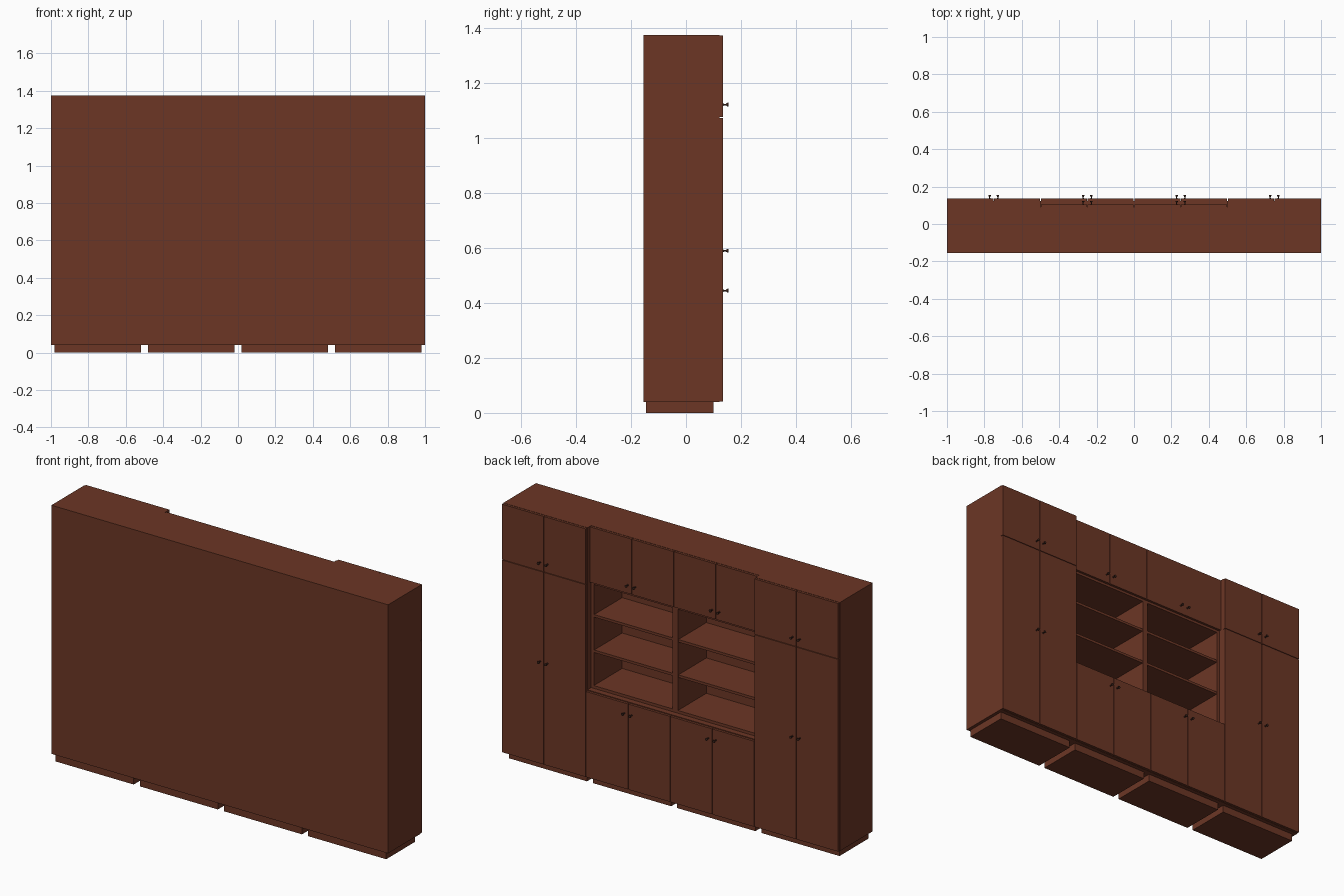
import bpy, bmesh, math
from mathutils import Matrix

if "Cube" in bpy.data.objects:
    bpy.data.objects.remove(bpy.data.objects["Cube"])


def material(name, rgb):
    m = bpy.data.materials.new(name)
    m.diffuse_color = (*rgb, 1)
    m.use_nodes = True
    m.node_tree.nodes["Principled BSDF"].inputs["Base Color"].default_value = m.diffuse_color
    return m


WOOD = material("reddish brown wood", (0.150, 0.037, 0.0185))
DARK = material("dark brown knob", (0.045, 0.018, 0.012))

BACK = -0.155      # flat rear of the unit
FRONT = 0.135      # door faces of the tall and lower cabinets
UPPER = 0.104      # door faces of the recessed upper cabinets
DOOR = 0.013       # door thickness
GAP = 0.0015       # half of the gap between doors
BASE, COUNTER, SPLIT, TOP = 0.04, 0.505, 1.075, 1.375


def box(name, x0, x1, y0, y1, z0, z1):
    bm = bmesh.new()
    bmesh.ops.create_cube(bm, size=1)
    for v in bm.verts:
        v.co.x = x1 if v.co.x > 0 else x0
        v.co.y = y1 if v.co.y > 0 else y0
        v.co.z = z1 if v.co.z > 0 else z0
    finish(name, bm, WOOD)


def finish(name, bm, mat):
    me = bpy.data.meshes.new(name)
    bm.to_mesh(me)
    bm.free()
    me.materials.append(mat)
    ob = bpy.data.objects.new(name, me)
    bpy.context.collection.objects.link(ob)
    return ob


def knob(name, x, y, z):
    # thin stem flaring into a round head, pointing along +y
    profile = [(0.0045, 0), (0.003, 0.004), (0.003, 0.010), (0.007, 0.016), (0.007, 0.019), (0.004, 0.020)]
    n = 12
    bm = bmesh.new()
    rings = [[bm.verts.new((x + r * math.cos(2 * math.pi * i / n), y + d,
                            z + r * math.sin(2 * math.pi * i / n))) for i in range(n)]
             for r, d in profile]
    for a, b in zip(rings, rings[1:]):
        for i in range(n):
            j = (i + 1) % n
            bm.faces.new((a[i], a[j], b[j], b[i]))
    bm.faces.new(rings[0])
    bm.faces.new(rings[-1])
    bmesh.ops.recalc_face_normals(bm, faces=bm.faces)
    finish(name, bm, DARK)


def door_pair(name, cx, front, z0, z1, knob_z):
    for s in (-1, 1):
        xs = sorted((cx + s * GAP, cx + s * (0.25 - GAP)))
        box(name, xs[0], xs[1], front - DOOR, front, z0 + GAP, z1 - GAP)
        knob(name + "_knob", cx + s * 0.022, front, knob_z)


# Plinths under each column
for cx in (-0.75, -0.25, 0.25, 0.75):
    box("plinth", cx - 0.232, cx + 0.232, -0.145, 0.1, 0, BASE)

# Tall outer wardrobes
for cx in (-0.75, 0.75):
    box("tall_cabinet", cx - 0.25, cx + 0.25, BACK, FRONT - DOOR, BASE, SPLIT - GAP)
    box("tall_top_cabinet", cx - 0.25, cx + 0.25, BACK, FRONT - DOOR, SPLIT - GAP, TOP)
    door_pair("tall_door", cx, FRONT, BASE, SPLIT, 0.59)
    door_pair("tall_top_door", cx, FRONT, SPLIT, TOP, 1.122)

# Centre columns: lower cabinet, open shelves, upper cabinet
CARCASS = UPPER - DOOR
for cx in (-0.25, 0.25):
    l, r = cx - 0.25, cx + 0.25
    box("lower_cabinet", l, r, BACK, FRONT - DOOR, BASE, COUNTER)
    door_pair("lower_door", cx, FRONT, BASE, COUNTER - 0.003, 0.445)
    box("upper_cabinet", l, r, BACK, CARCASS, SPLIT - 0.012, TOP)
    door_pair("upper_door", cx, UPPER, SPLIT, TOP, 1.122)
    box("shelf_back", l, r, BACK, BACK + 0.005, COUNTER, SPLIT - 0.012)
    box("shelf_side", l, l + 0.016, BACK + 0.005, CARCASS, COUNTER, SPLIT - 0.012)
    box("shelf_side", r - 0.016, r, BACK + 0.005, CARCASS, COUNTER, SPLIT - 0.012)
    box("bay_floor", l + 0.016, r - 0.016, BACK + 0.005, CARCASS, COUNTER, COUNTER + 0.015)
    for z in (0.71, 0.90):
        box("shelf", l + 0.016, r - 0.016, BACK + 0.005, CARCASS - 0.003, z - 0.014, z)
